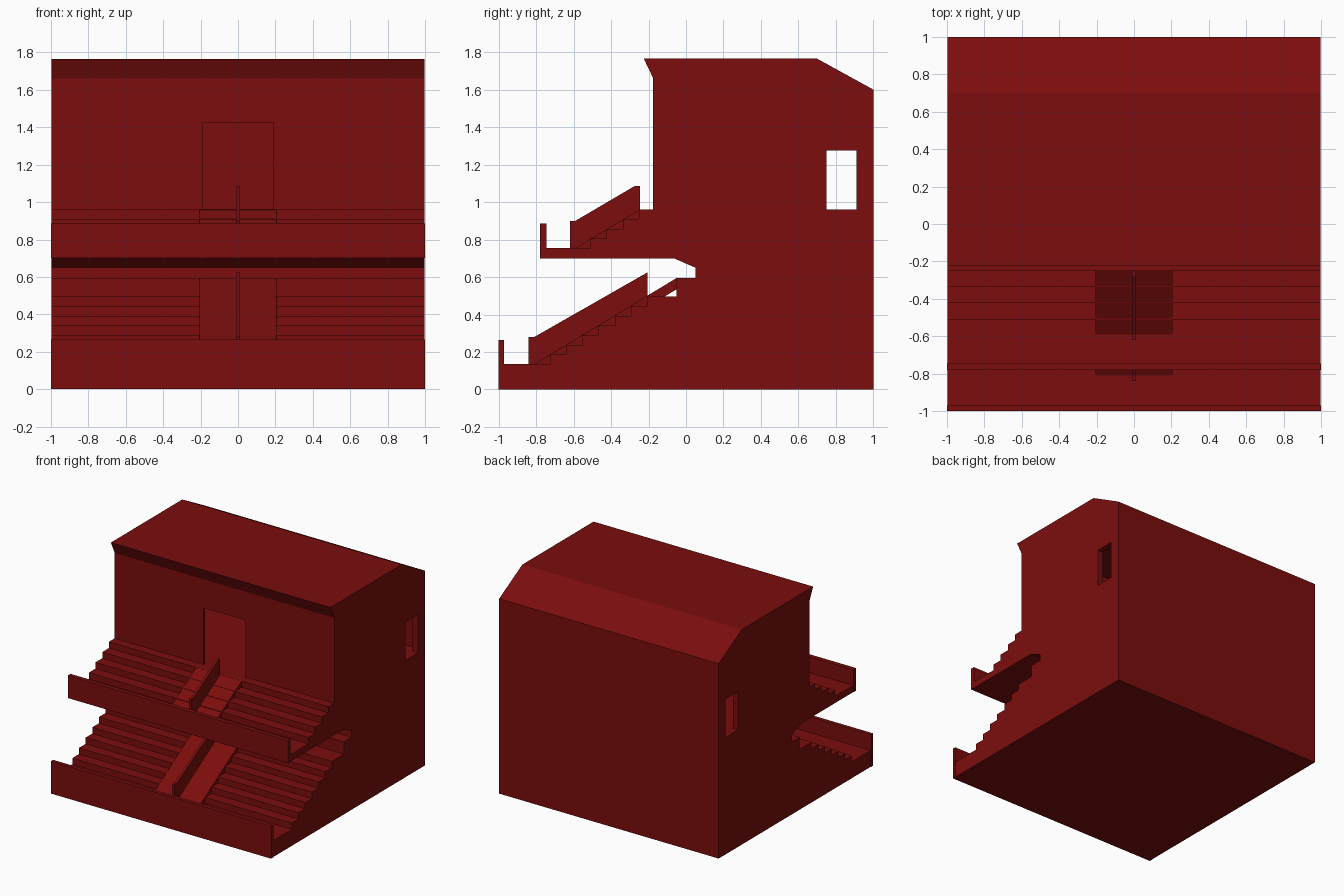
import bpy
import bmesh

cube = bpy.data.objects.get("Cube")
if cube:
    bpy.data.objects.remove(cube, do_unlink=True)

red = bpy.data.materials.new("dark_red")
red.use_nodes = True
colour = (0.2, 0.004, 0.004, 1)
red.diffuse_color = colour
red.node_tree.nodes["Principled BSDF"].inputs["Base Color"].default_value = colour


def extrude_profile(name, profile, half_width):
    """Solid made from a (y, z) outline drawn out evenly along x."""
    bm = bmesh.new()
    face = bm.faces.new([bm.verts.new((-half_width, y, z)) for y, z in profile])
    result = bmesh.ops.extrude_face_region(bm, geom=[face])
    moved = [v for v in result["geom"] if isinstance(v, bmesh.types.BMVert)]
    bmesh.ops.translate(bm, verts=moved, vec=(2 * half_width, 0, 0))
    bmesh.ops.recalc_face_normals(bm, faces=bm.faces)
    mesh = bpy.data.meshes.new(name)
    bm.to_mesh(mesh)
    bm.free()
    mesh.materials.append(red)
    obj = bpy.data.objects.new(name, mesh)
    bpy.context.collection.objects.link(obj)
    return obj


def rect(y0, y1, z0, z1):
    return [(y0, z0), (y1, z0), (y1, z1), (y0, z1)]


def stairs(corner_y, z0, rise):
    """Step outline: a riser at every y, each climbing by rise."""
    points = []
    for i, y in enumerate(corner_y):
        points += [(y, z0 + i * rise), (y, z0 + (i + 1) * rise)]
    return points


# Main block: lower stairs, overhanging terrace, upper stairs, house and roof
HALF = 0.997
lower = stairs([-0.725 + 0.0863 * i for i in range(7)], 0.135, 0.0514)
upper = stairs([-0.51 + 0.0867 * i for i in range(4)], 0.755, 0.05125)
outline = [(1, 0), (-1, 0), (-1, 0.135)] + lower
outline += [(-0.05, 0.495), (-0.05, 0.595), (0.05, 0.595), (0.05, 0.65),
            (-0.065, 0.70), (-0.78, 0.70), (-0.78, 0.755)] + upper
outline += [(-0.175, 0.96), (-0.175, 1.66), (-0.225, 1.765),
            (0.70, 1.765), (1, 1.60)]
house = extrude_profile("house_and_stairs", outline, HALF)

# Hollow room, front doorway and side windows
room = [(-0.155, 0.96), (0.97, 0.96), (0.97, 1.59), (0.69, 1.74), (-0.155, 1.74)]
cutters = [
    extrude_profile("room_cutter", room, 0.95),
    extrude_profile("door_cutter", rect(-0.24, 0.1, 0.96, 1.425), 0.19),
    extrude_profile("window_cutter", rect(0.75, 0.91, 0.96, 1.275), 1.2),
]
for cutter in cutters:
    cutter.hide_render = True
    cut = house.modifiers.new(cutter.name, "BOOLEAN")
    cut.operation = "DIFFERENCE"
    cut.solver = "EXACT"
    cut.object = cutter
bpy.context.view_layer.objects.active = house
for cutter in cutters:
    bpy.ops.object.modifier_apply(modifier=cutter.name)
    bpy.data.objects.remove(cutter, do_unlink=True)

# Parapets along the front of each landing
extrude_profile("lower_parapet", rect(-1, -0.97, 0, 0.265), 1)
extrude_profile("upper_parapet", rect(-0.78, -0.745, 0.70, 0.885), 1)

# Ramps down the middle of the stairs
extrude_profile("lower_ramp", [(-0.81, 0.135), (-0.05, 0.595), (-0.05, 0.535),
                               (-0.72, 0.13)], 0.207)
extrude_profile("upper_ramp", [(-0.59, 0.755), (-0.245, 0.962), (-0.245, 0.90),
                               (-0.50, 0.75)], 0.207)

# Thin dividing rails on the ramps
extrude_profile("lower_rail", [(-0.84, 0.13), (-0.84, 0.28), (-0.81, 0.28),
                               (-0.205, 0.625), (-0.205, 0.48), (-0.78, 0.13)], 0.01)
extrude_profile("upper_rail", [(-0.62, 0.75), (-0.62, 0.90), (-0.59, 0.90),
                               (-0.275, 1.085), (-0.245, 1.085), (-0.245, 0.95),
                               (-0.56, 0.75)], 0.01)
